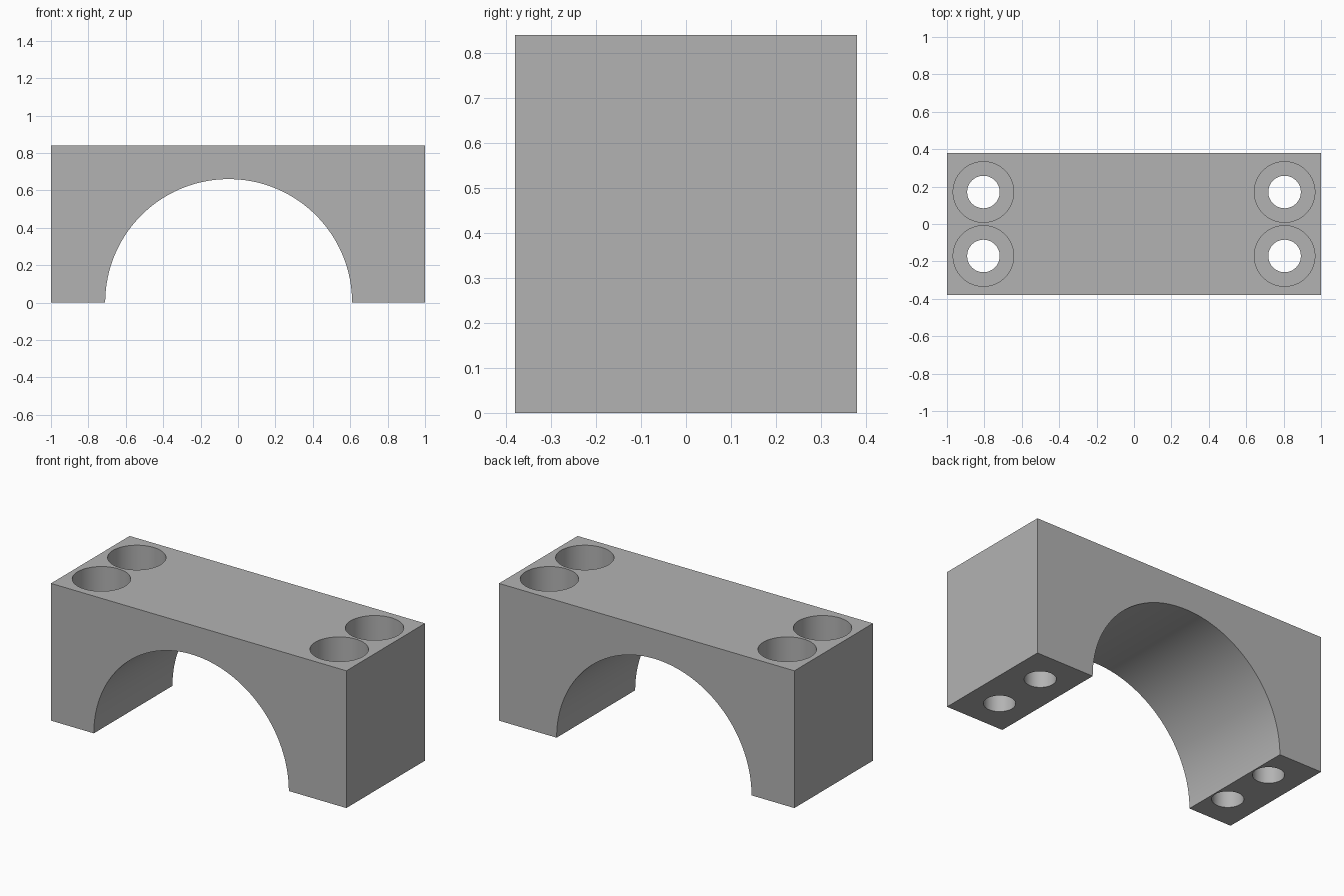
import bpy, bmesh, math

if "Cube" in bpy.data.objects:
    bpy.data.objects.remove(bpy.data.objects["Cube"])

HALF_DEPTH, HEIGHT = 0.38, 0.84
ARCH_X, ARCH_R = -0.05, 0.66
HOLE_X, HOLE_Y = 0.805, 0.171
HOLE_R, BORE_R, BORE_DEPTH = 0.087, 0.162, 0.3

grey = bpy.data.materials.new("plain grey")
grey.use_nodes = True
colour = (0.45, 0.45, 0.45, 1)
grey.diffuse_color = colour
grey.node_tree.nodes["Principled BSDF"].inputs["Base Color"].default_value = colour


def add_object(name, bm):
    bmesh.ops.recalc_face_normals(bm, faces=bm.faces)
    mesh = bpy.data.meshes.new(name)
    bm.to_mesh(mesh)
    bm.free()
    mesh.materials.append(grey)
    obj = bpy.data.objects.new(name, mesh)
    bpy.context.collection.objects.link(obj)
    return obj


# Block with the off-centre arch, extruded from its front profile
bm = bmesh.new()
steps = 96
arc = [math.pi * i / steps for i in range(steps + 1)]
profile = [(ARCH_X + ARCH_R * math.cos(a), ARCH_R * math.sin(a)) for a in arc]
profile += [(-1, 0), (-1, HEIGHT), (1, HEIGHT), (1, 0)]
front = bm.faces.new([bm.verts.new((x, -HALF_DEPTH, z)) for x, z in profile])
extruded = bmesh.ops.extrude_face_region(bm, geom=[front])["geom"]
bmesh.ops.translate(bm, vec=(0, 2 * HALF_DEPTH, 0),
                    verts=[v for v in extruded if isinstance(v, bmesh.types.BMVert)])
block = add_object("arched_clamp_block", bm)

# Stepped cutter for the four counterbored bolt holes, as revolved profiles
bm = bmesh.new()
sides = 64
floor = HEIGHT - BORE_DEPTH
rings = [(HOLE_R, -0.1), (HOLE_R, floor), (BORE_R, floor), (BORE_R, HEIGHT + 0.1)]
for cx in (-HOLE_X, HOLE_X):
    for cy in (-HOLE_Y, HOLE_Y):
        loops = []
        for r, z in rings:
            loops.append([bm.verts.new((cx + r * math.cos(math.tau * i / sides),
                                        cy + r * math.sin(math.tau * i / sides), z))
                          for i in range(sides)])
        for low, high in zip(loops, loops[1:]):
            for i in range(sides):
                j = (i + 1) % sides
                bm.faces.new((low[i], low[j], high[j], high[i]))
        bm.faces.new(loops[0])
        bm.faces.new(loops[-1])
cutter = add_object("bolt_hole_cutter", bm)
cutter.hide_render = True

# Cut the holes, then drop the cutter
cut = block.modifiers.new("bolt holes", "BOOLEAN")
cut.operation = "DIFFERENCE"
cut.solver = "EXACT"
cut.object = cutter
bpy.ops.object.select_all(action="DESELECT")
bpy.context.view_layer.objects.active = block
block.select_set(True)
bpy.ops.object.modifier_apply(modifier=cut.name)
bpy.data.objects.remove(cutter)
bpy.ops.object.shade_smooth_by_angle(angle=math.radians(30))
